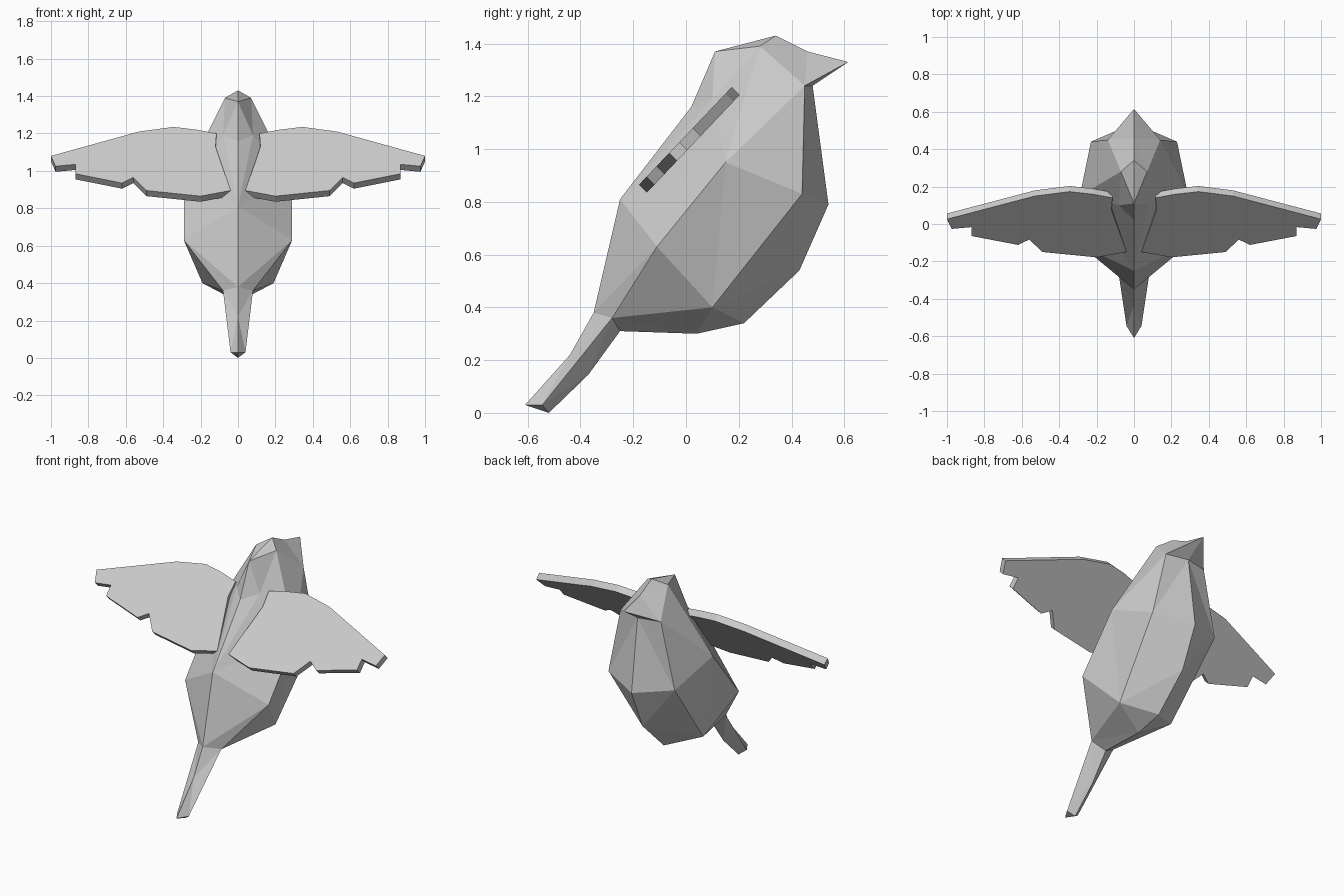
import bpy, bmesh
from mathutils import Vector

cube = bpy.data.objects.get("Cube")
if cube:
    bpy.data.objects.remove(cube)

grey = bpy.data.materials.new("light_grey")
grey.use_nodes = True
grey.diffuse_color = (0.6, 0.6, 0.6, 1)
grey.node_tree.nodes["Principled BSDF"].inputs["Base Color"].default_value = grey.diffuse_color


def finish(name, bm):
    bmesh.ops.recalc_face_normals(bm, faces=bm.faces)
    mesh = bpy.data.meshes.new(name)
    bm.to_mesh(mesh)
    bm.free()
    mesh.materials.append(grey)
    obj = bpy.data.objects.new(name, mesh)
    bpy.context.collection.objects.link(obj)
    return obj


def mirrored_shell(name, points, faces):
    """Closed shell from named half points; points on x = 0 are shared."""
    bm = bmesh.new()
    left = {k: bm.verts.new(p) for k, p in points.items()}
    right = {k: left[k] if p[0] == 0 else bm.verts.new((-p[0], p[1], p[2]))
             for k, p in points.items()}
    for side in (left, right):
        for face in faces:
            bm.faces.new([side[k] for k in face.split()])
    return finish(name, bm)


# Body landmarks: centre line from beak over the back, then side points
body = {
    "beak": (0, .615, 1.33), "brow": (0, .46, 1.37), "crown": (0, .34, 1.43),
    "nape": (0, .11, 1.37), "neck": (0, .02, 1.16), "back": (0, -.25, .81),
    "rump": (0, -.35, .38), "tail": (0, -.44, .22), "tip": (0, -.61, .03),
    "tip_low": (0, -.52, 0), "tail_low": (0, -.37, .145), "vent": (0, -.25, .31),
    "belly": (0, .04, .3), "belly_front": (0, .22, .34), "breast_low": (0, .43, .54),
    "breast": (0, .54, .79), "throat": (0, .48, 1.24),
    "temple": (.07, .28, 1.39), "cheek": (.14, .45, 1.24), "nape_side": (.08, .1, 1.19),
    "shoulder": (.29, .15, .95), "chest": (.23, .44, .83), "flank": (.29, -.11, .63),
    "thigh": (.19, .1, .4), "hip": (.08, -.28, .36), "tip_side": (.04, -.545, .03),
}
mirrored_shell("bird_body", body, [
    # head and beak
    "beak brow cheek", "brow temple cheek", "brow crown temple", "beak cheek throat",
    "crown nape temple", "nape nape_side temple", "nape neck nape_side",
    # back and sides
    "nape_side shoulder temple", "neck back nape_side", "back shoulder nape_side",
    "back flank shoulder", "back rump flank", "rump hip flank",
    "temple shoulder cheek", "cheek shoulder chest",
    "shoulder thigh chest", "shoulder flank thigh",
    # breast and belly
    "throat cheek chest", "throat chest breast", "breast chest breast_low",
    "chest thigh breast_low", "breast_low thigh belly_front",
    "belly_front thigh belly", "belly thigh hip", "thigh flank hip", "belly hip vent",
    # tail
    "rump tail hip", "tail tip_side hip", "tail tip tip_side", "tip tip_low tip_side",
    "tip_side tip_low tail_low", "hip tip_side tail_low", "hip tail_low vent",
])

# Wings: flat feathered outline (x, z) lying on a plane tilted forward
outline = [(.04, .895), (.065, .97), (.1, 1.07), (.12, 1.13), (.115, 1.2),
           (.22, 1.22), (.345, 1.235), (.53, 1.21), (1, 1.08), (.975, 1.025),
           (.87, 1.035), (.87, .985), (.62, .935), (.56, .965), (.49, .895),
           (.2, .865)]
thickness = Vector((0, .03, -.03))


def wing(name, side):
    bm = bmesh.new()
    top = bm.faces.new([bm.verts.new((side * x, z * .95 - 1, z)) for x, z in outline])
    low = bmesh.ops.extrude_face_region(bm, geom=[top], use_keep_orig=True)["geom"]
    moved = [v for v in low if isinstance(v, bmesh.types.BMVert)]
    bmesh.ops.translate(bm, verts=moved, vec=thickness)
    return finish(name, bm)


wing("left_wing", 1)
wing("right_wing", -1)
